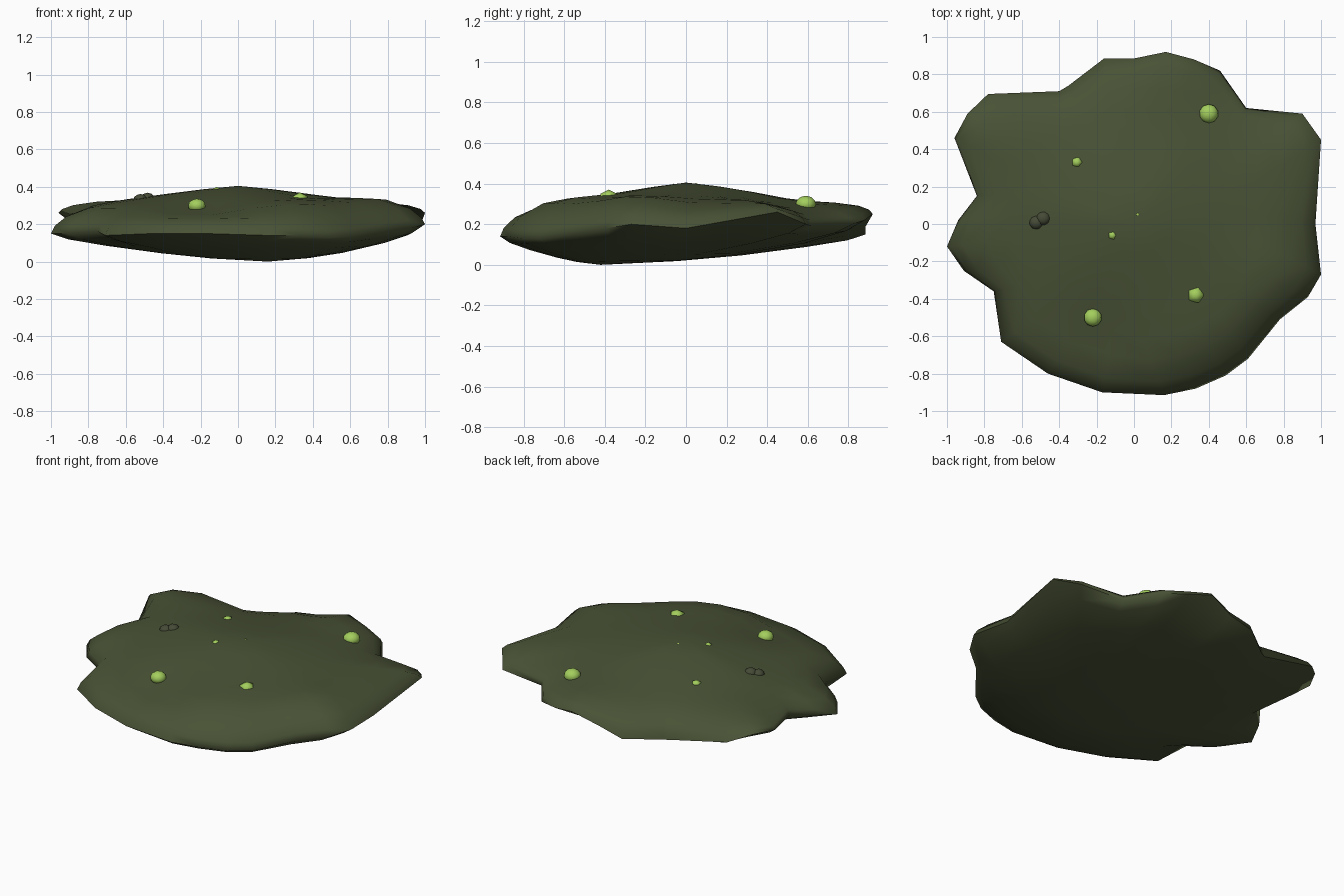
import bpy
import bmesh
from math import exp, radians
from mathutils import Vector

if "Cube" in bpy.data.objects:
    bpy.data.objects.remove(bpy.data.objects["Cube"], do_unlink=True)


def make_material(name, color):
    mat = bpy.data.materials.new(name)
    mat.use_nodes = True
    mat.diffuse_color = (*color, 1)
    mat.node_tree.nodes["Principled BSDF"].inputs["Base Color"].default_value = (*color, 1)
    return mat


moss = make_material("dark_moss", (0.066, 0.084, 0.036))
lime = make_material("lime_green", (0.37, 0.62, 0.11))
dull = make_material("dull_olive", (0.06, 0.07, 0.038))


def finish(bm, name, mat, angle):
    bmesh.ops.recalc_face_normals(bm, faces=bm.faces)
    mesh = bpy.data.meshes.new(name)
    bm.to_mesh(mesh)
    bm.free()
    mesh.materials.append(mat)
    obj = bpy.data.objects.new(name, mesh)
    bpy.context.collection.objects.link(obj)
    bpy.ops.object.select_all(action="DESELECT")
    obj.select_set(True)
    bpy.context.view_layer.objects.active = obj
    bpy.ops.object.shade_smooth_by_angle(angle=radians(angle))
    return obj


# Ragged outline of the mound, in hundredths
outline = [
    (100, 45, 26), (97, 0, 18), (100, -27, 20), (93, -39, 18), (78, -51, 16),
    (61, -72, 13), (49, -81, 13), (33, -88, 14), (16, -91.5, 14), (-17, -90, 15),
    (-46, -80, 15), (-71, -63, 14), (-75, -36, 16), (-91, -25, 15),
    (-100, -12, 15), (-94, 2, 18), (-84, 15, 20), (-96, 46, 26), (-89, 59, 26),
    (-78, 69.5, 22), (-40, 71, 14), (-35, 74, 14), (-16, 88.5, 15),
    (0, 88.5, 19), (17, 92, 25), (32, 88, 22), (46, 82, 20), (60, 62, 19),
    (90, 59, 20),
]
rim = [Vector(p) / 100 for p in outline]
count = len(rim)

# Softened outline that the inner rings settle into
reach = range(-3, 4)
soft = [sum((rim[(i + k) % count] for k in reach), Vector()) / len(reach) for i in range(count)]

# Each shell runs from the rim to its apex: (share of radius, share of rise)
upper = [(0.985, 0.16), (0.94, 0.34), (0.84, 0.52), (0.73, 0.61), (0.6, 0.69),
         (0.42, 0.8), (0.2, 0.92)]
lower = [(0.94, 0.23), (0.8, 0.49), (0.55, 0.75), (0.3, 0.9)]

# Gentle swells and hollows of the top: x, y, height, spread
swells = [
    (0.32, -0.62, 0.03, 0.25), (0.78, -0.32, 0.04, 0.25), (-0.22, -0.64, -0.045, 0.18),
    (0.5, 0.6, -0.03, 0.3), (-0.25, 0.6, -0.02, 0.35),
]


def swell(x, y):
    return sum(h * exp(-((x - a) ** 2 + (y - b) ** 2) / s ** 2) for a, b, h, s in swells)


shells = [(Vector((0, 0, 0.405)), upper, 1), (Vector((0.16, -0.42, 0)), lower, 0)]

bm = bmesh.new()
edge = [bm.verts.new(p) for p in rim]
for apex, profile, relief in shells:
    ring = edge
    for radius, rise in profile:
        inner = []
        for sharp, smooth in zip(rim, soft):
            p = sharp.lerp(smooth, min(1, (1 - radius) * 3))
            v = apex.lerp(p, radius)
            v.z = p.z + (apex.z - p.z) * rise
            v.z += relief * swell(v.x, v.y) * min(1, (1 - radius) * 10)
            inner.append(bm.verts.new(v))
        for i in range(count):
            j = (i + 1) % count
            bm.faces.new((ring[i], ring[j], inner[j], inner[i]))
        ring = inner
    tip = bm.verts.new(apex)
    for i in range(count):
        bm.faces.new((ring[i], ring[(i + 1) % count], tip))
mound = finish(bm, "mound", moss, 80)


# Small nodules half sunk into the top surface
def nodule(name, x, y, radius, lift, detail, mat):
    hit, point, _, _ = mound.ray_cast((x, y, 1), (0, 0, -1))
    bm = bmesh.new()
    bmesh.ops.create_icosphere(bm, subdivisions=detail, radius=radius)
    for v in bm.verts:
        v.co.z *= 0.8
        v.co += Vector((x, y, point.z + lift))
    finish(bm, name, mat, 50)


spots = [
    (0.4, 0.59, 0.051, 0.006, 2), (-0.22, -0.5, 0.048, 0.01, 2),
    (0.33, -0.38, 0.048, -0.012, 1), (-0.305, 0.33, 0.031, -0.008, 1),
    (-0.115, -0.06, 0.027, -0.011, 1), (0.02, 0.05, 0.012, -0.006, 1),
]
for n, (x, y, r, lift, detail) in enumerate(spots):
    nodule(f"green_nodule_{n + 1}", x, y, r, lift, detail, lime)

# Pair of dull lumps
for side, x, y in (("left", -0.485, 0.03), ("right", -0.522, 0.008)):
    nodule(f"lump_{side}", x, y, 0.038, -0.008, 2, dull)
